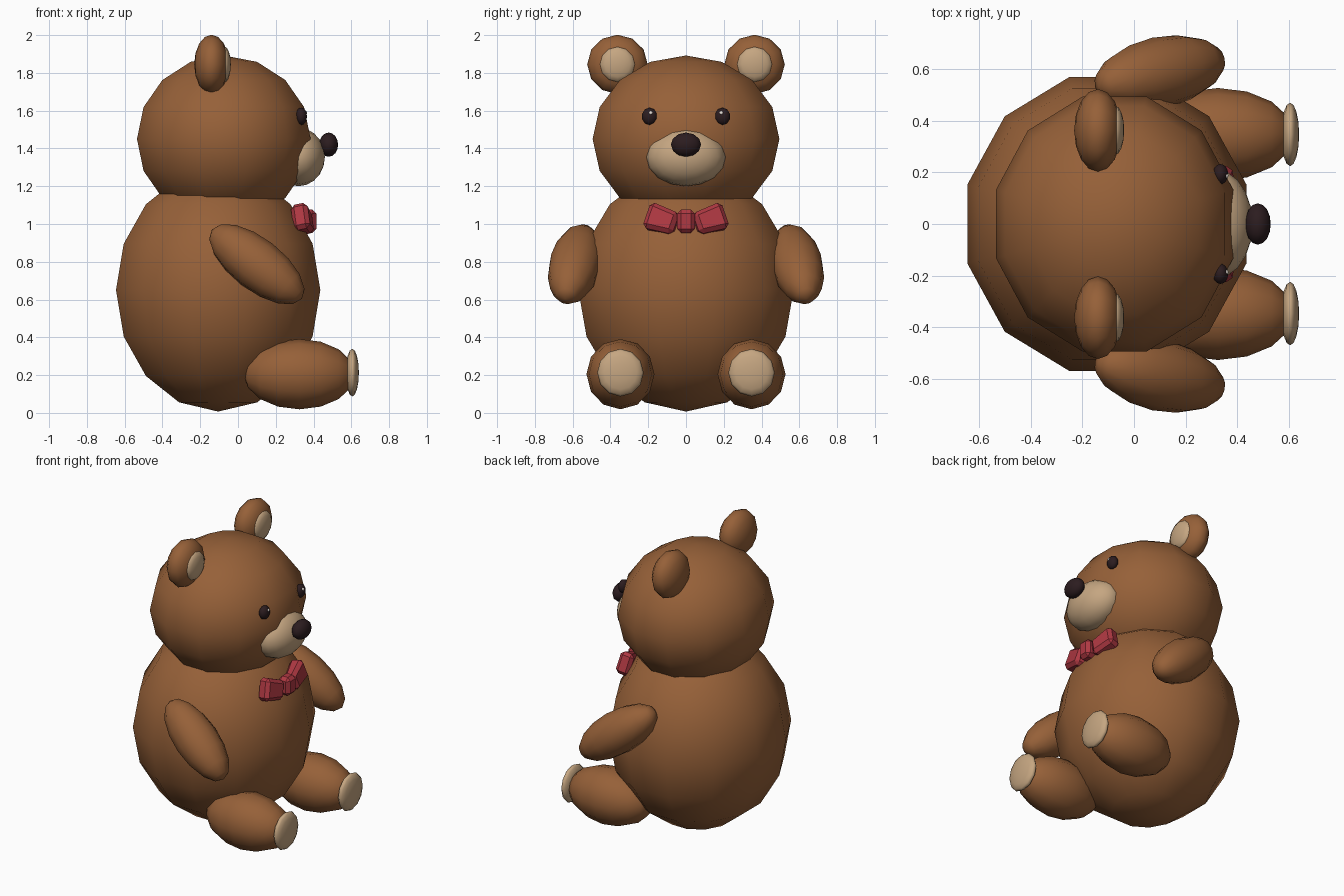
import bpy, bmesh, math
from mathutils import Matrix, Vector

if "Cube" in bpy.data.objects:
    bpy.data.objects.remove(bpy.data.objects["Cube"])


def material(name, rgb):
    m = bpy.data.materials.new(name)
    m.diffuse_color = (*rgb, 1)
    m.use_nodes = True
    m.node_tree.nodes["Principled BSDF"].inputs["Base Color"].default_value = m.diffuse_color
    return m


BROWN = material("brown fur", (0.305, 0.118, 0.040))
BEIGE = material("beige plush", (0.56, 0.38, 0.22))
DARK = material("dark button", (0.025, 0.012, 0.014))
RED = material("red ribbon", (0.43, 0.040, 0.055))
WHITE = material("eye glint", (0.85, 0.78, 0.72))


def add_object(name, bm, mat, smooth=True):
    me = bpy.data.meshes.new(name)
    bmesh.ops.recalc_face_normals(bm, faces=bm.faces[:])
    for f in bm.faces:
        f.smooth = smooth
    bm.to_mesh(me)
    bm.free()
    me.materials.append(mat)
    ob = bpy.data.objects.new(name, me)
    bpy.context.collection.objects.link(ob)
    return ob


def ellipsoid(name, loc, radii, mat, axis=(0, 0, 1), segs=12, rings=8, spin=0.0):
    """Radii are (side, up, along axis); the poles lie on the axis."""
    bm = bmesh.new()
    bmesh.ops.create_uvsphere(bm, u_segments=segs, v_segments=rings, radius=1)
    turn = Matrix.Identity(4)
    if axis != (0, 0, 1):
        turn = Vector(axis).to_track_quat('Z', 'Y').to_matrix().to_4x4()
    bm.transform(Matrix.Translation(loc) @ turn @ Matrix.Diagonal((*radii, 1))
                 @ Matrix.Rotation(math.radians(spin), 4, 'Z'))
    return add_object(name, bm, mat)


def bow_box(name, size, mat, matrix, flare=1.0):
    """Bevelled box whose +y end is scaled by flare."""
    bm = bmesh.new()
    bmesh.ops.create_cube(bm, size=1)
    for v in bm.verts:
        k = flare if v.co.y > 0 else 1
        v.co = Vector((v.co.x * size[0] * k, v.co.y * size[1], v.co.z * size[2] * k))
    bmesh.ops.bevel(bm, geom=bm.edges[:], offset=0.022, segments=1, affect='EDGES')
    bm.transform(matrix)
    return add_object(name, bm, mat, smooth=False)


X = (1, 0, 0)

# Body and head
ellipsoid("body", (-0.105, 0, 0.65), (0.56, 0.59, 0.643), BROWN, spin=15)
ellipsoid("head", (-0.075, 0, 1.45), (0.476, 0.512, 0.442), BROWN, spin=15)

# Muzzle and nose
ellipsoid("muzzle", (0.32, 0, 1.355), (0.21, 0.155, 0.14), BEIGE, X, 16, 10)
ellipsoid("nose", (0.48, 0, 1.42), (0.08, 0.064, 0.05), DARK, X, 12, 8)

# Paired parts
for s, side in ((1, "left"), (-1, "right")):
    ellipsoid(side + "_ear", (-0.14, s * 0.363, 1.845), (0.16, 0.157, 0.092), BROWN, X, 12, 8)
    ellipsoid(side + "_inner_ear", (-0.072, s * 0.363, 1.845), (0.095, 0.095, 0.034), BEIGE, X, 12, 8)
    ellipsoid(side + "_eye", (0.335, s * 0.193, 1.57), (0.041, 0.046, 0.03), DARK, X, 10, 8)
    ellipsoid(side + "_eye_glint", (0.357, s * 0.187, 1.588), (0.012, 0.012, 0.009), WHITE, X, 6, 4)
    ellipsoid(side + "_arm", (0.10, s * 0.587, 0.787), (0.138, 0.138, 0.305), BROWN,
              (0.78, s * 0.17, -0.6), 12, 8)
    ellipsoid(side + "_leg", (0.325, s * 0.347, 0.205), (0.18, 0.186, 0.295), BROWN, X, 12, 8)
    ellipsoid(side + "_foot_pad", (0.605, s * 0.347, 0.213), (0.123, 0.126, 0.035), BEIGE, X, 12, 8)

    # Bow wing, tilted up and swept back around the neck
    wing = (Matrix.Diagonal((1, s, 1, 1)) @ Matrix.Translation((0.345, 0.128, 1.022))
            @ Matrix.Rotation(math.radians(14), 4, 'Z')
            @ Matrix.Rotation(math.radians(17), 4, 'X')
            @ Matrix.Rotation(math.radians(-12), 4, 'Y'))
    bow_box(side + "_bow_wing", (0.075, 0.165, 0.118), RED, wing, 1.25)

# Bow knot
bow_box("bow_knot", (0.085, 0.095, 0.125), RED, Matrix.Translation((0.372, 0, 1.015)))
